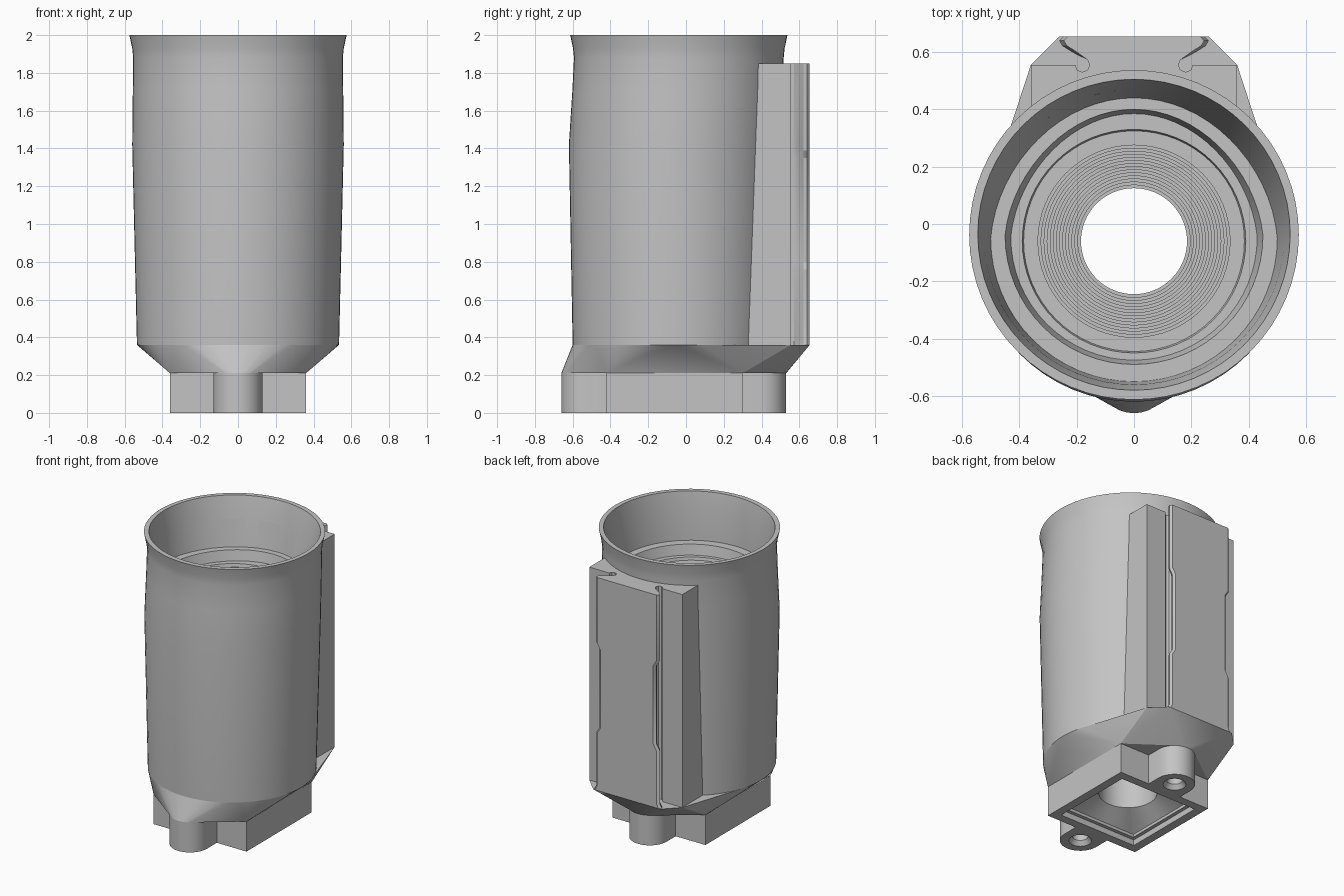
import bpy, bmesh, math
from math import cos, sin, pi

cube = bpy.data.objects.get("Cube")
if cube:
    bpy.data.objects.remove(cube, do_unlink=True)

N = 64
CY = -0.06           # centre line of the base and bore
ANGLES = [2 * pi * i / N for i in range(N)]

grey = bpy.data.materials.new("plain grey")
grey.use_nodes = True
grey.diffuse_color = (0.55, 0.55, 0.55, 1)
grey.node_tree.nodes["Principled BSDF"].inputs["Base Color"].default_value = grey.diffuse_color


def add_object(name, bm):
    bmesh.ops.recalc_face_normals(bm, faces=bm.faces[:])
    mesh = bpy.data.meshes.new(name)
    bm.to_mesh(mesh)
    bm.free()
    mesh.materials.append(grey)
    obj = bpy.data.objects.new(name, mesh)
    bpy.context.collection.objects.link(obj)
    return obj


def loft(name, rings):
    """Closed solid through rings of equal point count."""
    bm = bmesh.new()
    loops = [[bm.verts.new(p) for p in ring] for ring in rings]
    n = len(loops[0])
    for a, b in zip(loops, loops[1:]):
        for i in range(n):
            j = (i + 1) % n
            bm.faces.new((a[i], a[j], b[j], b[i]))
    bm.faces.new(loops[0][::-1])
    bm.faces.new(loops[-1])
    return add_object(name, bm)


def circle(z, r, c=CY):
    return [(r * cos(a), c + r * sin(a), z) for a in ANGLES]


def square(z, h):
    pts = []
    for a in ANGLES:
        k = h / max(abs(cos(a)), abs(sin(a)))
        pts.append((k * cos(a), CY + k * sin(a), z))
    return pts


def egg(z, r, c, back, pinch):
    """Round at the front, narrowing towards the back."""
    pts = []
    for a in ANGLES:
        s = max(sin(a), 0)
        depth = back - c if s else r
        pts.append((r * cos(a) * (1 - pinch * s), c + depth * sin(a), z))
    return pts


# Outer tube, with a slight swell and a flared rim
tube = loft("tube_body", [
    circle(0.36, 0.535, -0.065),
    circle(1.42, 0.56, -0.06),
    circle(1.7, 0.557, -0.045),
    circle(1.88, 0.555, -0.038),
    circle(1.93, 0.56, -0.038),
    circle(2.0, 0.575, -0.038),
])

# Square base with a rounded screw lug at front and back
HALF, LUG = 0.36, 0.13
LUG_Y = (-0.53, 0.4)


def arc(y, start):
    return [(LUG * cos(start + pi * i / 16), y + LUG * sin(start + pi * i / 16))
            for i in range(17)]


front, back = CY - HALF, CY + HALF
outline = ([(-HALF, front), (-LUG, front)] + arc(LUG_Y[0], pi)
           + [(LUG, front), (HALF, front), (HALF, back), (LUG, back)]
           + arc(LUG_Y[1], 0) + [(-LUG, back), (-HALF, back)])
base = loft("base", [[(x, y, z) for x, y in outline] for z in (0, 0.21)])

# Tapered shoulder joining the base to the tube and the rear mount
bm = bmesh.new()
points = [(x, y, 0.21) for x, y in outline] + circle(0.36, 0.535, -0.065)
points += [(s * x, y, 0.36) for s in (-1, 1) for x, y in ((0.36, 0.555), (0.26, 0.655))]
result = bmesh.ops.convex_hull(bm, input=[bm.verts.new(p) for p in points])
bmesh.ops.delete(bm, geom=list({g for g in result["geom_interior"] + result["geom_unused"]
                                if isinstance(g, bmesh.types.BMVert)}), context="VERTS")
shoulder = add_object("shoulder", bm)


# Rear mount: side blocks, relief grooves and a flared centre rail
def mount_ring(z, inset):
    groove = [(0.18 + 0.025 * cos(a), 0.555 + 0.025 * sin(a))
              for a in (0, -pi / 4, -pi / 2, -3 * pi / 4, -pi, -1.25 * pi)]
    rail = [(0.2, 0.6), (0.235, 0.622), (0.245, 0.64), (0.23, 0.655)]
    half = [(0.36, 0.3), (0.36, 0.555)] + groove + [(x - inset, y) for x, y in rail]
    return [(x, y, z) for x, y in half] + [(-x, y, z) for x, y in reversed(half)]


mount = loft("rear_mount", [mount_ring(z, i) for z, i in (
    (0.36, -0.015), (0.39, 0), (0.76, 0), (0.8, 0.025),
    (1.35, 0.025), (1.39, 0), (1.85, 0))])

# Bore: square socket, funnel, terraced throat and stepped mouth
rings = [square(-0.02, 0.3), square(0.04, 0.3), square(0.04, 0.275),
         square(0.06, 0.275), circle(0.14, 0.185), circle(0.46, 0.185)]
STEPS = 14
for i in range(1, STEPS + 1):
    z = 0.46 + 0.08 * (i - 1)
    r = 0.185 + 0.15 * i / STEPS
    rings += [circle(z, r), circle(z + 0.08, r)]
rings += [circle(1.58, 0.385), circle(1.6, 0.39),
          egg(1.6, 0.43, -0.045, 0.385, 0.1), egg(1.67, 0.45, -0.04, 0.4, 0.1),
          egg(1.67, 0.5, -0.05, 0.44, 0.08), egg(1.88, 0.525, -0.035, 0.475, 0.03),
          egg(2.0, 0.545, -0.035, 0.505, 0), egg(2.03, 0.545, -0.035, 0.505, 0)]
bore = loft("bore_cutter", rings)

# Countersunk screw holes in the lugs
holes = [loft("screw_hole_cutter", [circle(-0.01, 0.08, y), circle(0.03, 0.05, y),
                                    circle(0.16, 0.05, y)]) for y in LUG_Y]


def cut(obj, cutters):
    for c in cutters:
        mod = obj.modifiers.new("cut", "BOOLEAN")
        mod.operation = "DIFFERENCE"
        mod.solver = "EXACT"
        mod.object = c
    graph = bpy.context.evaluated_depsgraph_get()
    mesh = bpy.data.meshes.new_from_object(obj.evaluated_get(graph))
    obj.modifiers.clear()
    obj.data = mesh


cut(tube, [bore])
cut(shoulder, [bore])
cut(mount, [bore])
cut(base, [bore] + holes)
for cutter in [bore] + holes:
    bpy.data.objects.remove(cutter, do_unlink=True)

# Smooth shading with crisp edges
bpy.ops.object.select_all(action="DESELECT")
for part in (tube, shoulder, mount, base):
    part.select_set(True)
bpy.context.view_layer.objects.active = tube
bpy.ops.object.shade_smooth_by_angle(angle=math.radians(28))
